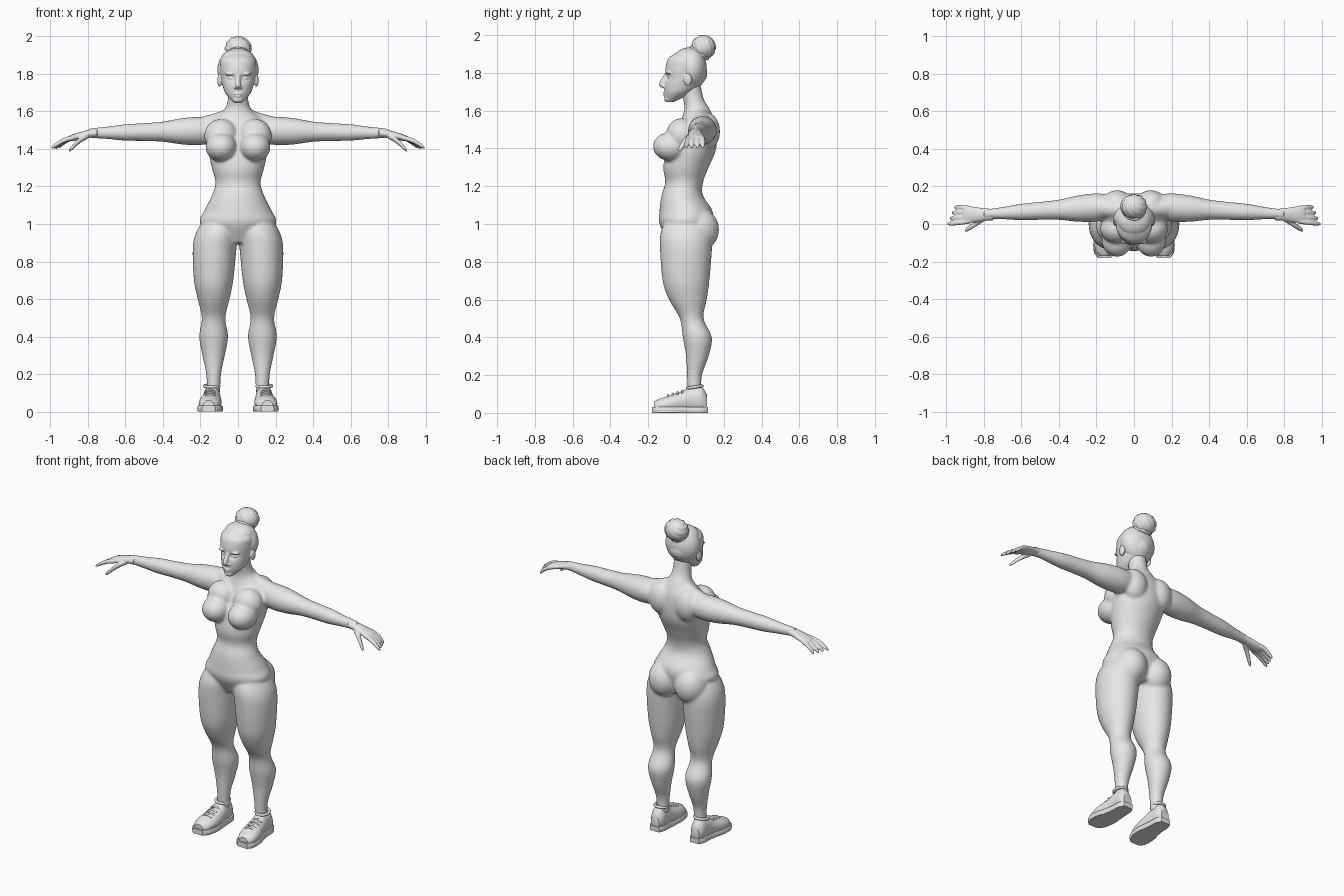
import bpy, bmesh, math
from mathutils import Matrix, Vector

cube = bpy.data.objects.get("Cube")
if cube:
    bpy.data.objects.remove(cube)

grey = (0.8, 0.8, 0.8, 1)
clay = bpy.data.materials.new("light_grey")
clay.use_nodes = True
clay.diffuse_color = grey
clay.node_tree.nodes["Principled BSDF"].inputs["Base Color"].default_value = grey


def resample(rings, steps=5):
    """Smooth curve through the given ring values."""
    pts = [rings[0], *rings, rings[-1]]
    out = []
    for before, start, end, after in zip(pts, pts[1:], pts[2:], pts[3:]):
        for k in range(steps):
            t = k / steps
            ease = t * t * (3 - 2 * t)
            leave, arrive = t * (1 - t) ** 2 / 2, t * t * (t - 1) / 2
            out.append([b + (c - b) * ease + (c - a) * leave + (d - b) * arrive
                        for a, b, c, d in zip(before, start, end, after)])
    return out + [rings[-1]]


def loft(bm, axis, rings, side=1, segments=32):
    """Elliptical rings (position, two centre values, one or two radii) skinned along an axis."""
    rings = [ring if len(ring) == 5 else (*ring, ring[-1]) for ring in rings]
    loops = []
    for along, a, b, radius_a, radius_b in resample(rings):
        loop = []
        for k in range(segments):
            angle = math.tau * k / segments
            u = a + radius_a * math.cos(angle)
            v = b + radius_b * math.sin(angle)
            x, y, z = {"x": (along, u, v), "y": (u, along, v), "z": (u, v, along)}[axis]
            loop.append(bm.verts.new((x * side, y, z)))
        loops.append(loop)
    for low, high in zip(loops, loops[1:]):
        for k in range(segments):
            bm.faces.new((low[k - 1], low[k], high[k], high[k - 1]))
    bm.faces.new(loops[0])
    bm.faces.new(loops[-1])
    return [vert for loop in loops for vert in loop]


def finger(bm, start, tip, radius, arch, side):
    """Round-ended, gently arched tube from start to tip."""
    path = []
    for t in (0, .3, .6, .9, 1):
        x, y, z = Vector(start).lerp(Vector(tip), t)
        path.append((x, y, z + arch * math.sin(math.pi * t), radius * (1 - .6 * t ** 8)))
    loft(bm, "x", path, side, segments=16)


def blob(bm, centre, radii, side=1):
    x, y, z = centre
    matrix = Matrix.Translation((x * side, y, z)) @ Matrix.Diagonal((*radii, 1))
    return bmesh.ops.create_uvsphere(bm, u_segments=32, v_segments=20,
                                     radius=1, matrix=matrix)["verts"]


def finish(name, bm, voxel=0, smooth=0):
    bmesh.ops.recalc_face_normals(bm, faces=bm.faces)
    mesh = bpy.data.meshes.new(name)
    bm.to_mesh(mesh)
    bm.free()
    mesh.materials.append(clay)
    part = bpy.data.objects.new(name, mesh)
    bpy.context.scene.collection.objects.link(part)
    if voxel:  # fuse overlapping forms into one skin
        fuse = part.modifiers.new("fuse", "REMESH")
        fuse.mode = "VOXEL"
        fuse.voxel_size = voxel
        fuse.use_smooth_shade = True
        soften = part.modifiers.new("soften", "SMOOTH")
        soften.factor = 0.5
        soften.iterations = smooth
    else:
        bpy.ops.object.select_all(action="DESELECT")
        part.select_set(True)
        bpy.context.view_layer.objects.active = part
        bpy.ops.object.shade_smooth_by_angle(angle=math.radians(40))


def band(name, centre, radius, thickness, tilt):
    bpy.ops.mesh.primitive_torus_add(major_radius=radius, minor_radius=thickness,
                                     location=centre, rotation=(tilt, 0, 0))
    part = bpy.context.object
    part.name = name
    part.data.materials.append(clay)
    bpy.ops.object.shade_smooth_by_angle(angle=math.radians(60))


# Trunk and neck: height, depth centre, radii
body = bmesh.new()
trunk = [(.9, .01, .08, .1), (1, 0, .2, .14), (1.07, 0, .18, .14), (1.15, -.02, .14, .11),
         (1.22, -.01, .12, .1), (1.3, 0, .14, .12), (1.4, .03, .16, .13), (1.52, .06, .17, .1),
         (1.6, .06, .08, .07), (1.66, .04, .055, .055), (1.75, .02, .055, .055)]
loft(body, "z", [(z, 0, *rest) for z, *rest in trunk], segments=48)

# Legs: height, depth centre, radius; thighs are deeper than wide and lean inward at the hip
leg = []
for z, y, radius in ((1.05, 0, .07), (.97, 0, .11), (.88, 0, .117), (.7, 0, .105),
                     (.6, .01, .085), (.5, .03, .063), (.4, .06, .077), (.3, .06, .06),
                     (.2, .045, .04), (.1, .045, .035)):
    leg.append((z, .13 - .2 * max(z - .85, 0), y, radius, radius * (1.18 if z > .55 else 1)))

# Arms: radius at every tenth of a unit outward, drifting forward and down
arm = []
for i, radius in enumerate((.06, .075, .07, .054, .048, .044, .033, .025)):
    x = (i + 1) / 10
    arm.append((x, .1 - .06 * x, 1.5 - .02 * x, radius))

for s in (1, -1):
    loft(body, "z", leg, s)
    loft(body, "x", arm, s)
    # sloping neck-to-shoulder muscle
    loft(body, "x", [(.03, .07, 1.59, .04), (.11, .08, 1.55, .045), (.2, .09, 1.51, .06)], s)
    blob(body, (.09, -.08, 1.41), (.083, .095, .077), s)  # bust
    blob(body, (.09, -.025, 1.47), (.09, .08, .09), s)    # upper chest
    blob(body, (.09, .11, 1.49), (.08, .07, .1), s)       # shoulder blade
    blob(body, (.09, .065, .97), (.1, .11, .115), s)      # buttock
    blob(body, (.13, 0, .525), (.035, .03, .045), s)      # knee
finish("body", body, voxel=.008, smooth=8)

# Hands with four bent fingers and a thumb
palm = [(.75, .05, 1.485, .03, .024), (.8, .05, 1.48, .034, .022),
        (.88, .05, 1.46, .045, .018), (.91, .05, 1.455, .035, .01)]
for s, label in ((1, "left"), (-1, "right")):
    hand = bmesh.new()
    loft(hand, "x", palm, s)
    for i in range(4):
        finger(hand, (.875, .015 + .023 * i, 1.46), (.995 - .012 * i, .03 * i, 1.405),
               .0135, .01, s)
    finger(hand, (.8, .03, 1.47), (.9, -.035, 1.39), .016, .01, s)
    finish(label + "_hand", hand, voxel=.005, smooth=2)

# Head: height, depth centre, radii
head = bmesh.new()
skull = [(1.645, -.085, .02, .02), (1.69, -.045, .063, .068), (1.73, -.02, .08, .095),
         (1.78, 0, .092, .11), (1.83, 0, .097, .108), (1.88, 0, .09, .09), (1.92, 0, .03, .03)]
for v in loft(head, "z", [(z, 0, *rest) for z, *rest in skull], segments=64):
    if v.co.y < 0:  # press in the eye sockets
        across, up = (abs(v.co.x) - .036) / .02, (v.co.z - 1.777) / .015
        v.co.y += .018 * math.exp(-across ** 2 - up ** 2)
# nose
loft(head, "z", [(1.8, 0, -.1, .01), (1.74, 0, -.124, .015, .02), (1.72, 0, -.11, .012)])
blob(head, (0, -.107, 1.694), (.025, .015, .006))  # upper lip
blob(head, (0, -.106, 1.681), (.02, .014, .007))   # lower lip
blob(head, (0, -.094, 1.662), (.027, .022, .016))  # chin
for s in (1, -1):
    blob(head, (.036, -.083, 1.777), (.019, .014, .011), s)  # eye
    blob(head, (.04, -.09, 1.8), (.03, .018, .008), s)       # brow
    blob(head, (.014, -.115, 1.728), (.009, .012, .008), s)  # nostril
    blob(head, (.098, .01, 1.765), (.012, .022, .034), s)    # ear
finish("head", head, voxel=.0045, smooth=3)

# Pulled-back hair, bun with twisted strands, and hair band
hair = bmesh.new()
blob(hair, (0, .03, 1.825), (.11, .08, .113))
blob(hair, (0, .02, 1.875), (.092, .085, .06))
finish("hair", hair, voxel=.006, smooth=4)

bun = bmesh.new()
for v in blob(bun, (0, 0, 0), (.07, .064, .064)):
    twist = math.atan2(v.co.y, v.co.x) + 20 * v.co.z
    v.co *= 1 + .7 * v.co.xy.length * math.cos(8 * twist)
tilt = Matrix.Rotation(-.6, 4, "X")
bmesh.ops.transform(bun, verts=bun.verts, matrix=Matrix.Translation((0, .093, 1.936)) @ tilt)
finish("hair_bun", bun)
band("hair_band", (0, .07, 1.905), .052, .009, -.6)

# Trainers: depth, half width, height; the toes turn slightly outward
shoe = [(-.17, .03, .06), (-.14, .053, .075), (-.08, .06, .095), (-.02, .052, .115),
        (.03, .046, .14), (.08, .043, .14), (.11, .028, .1)]
for s, label in ((1, "left"), (-1, "right")):
    upper, sole, laces = bmesh.new(), bmesh.new(), bmesh.new()
    shape, outline = [], []
    for y, width, height in shoe:
        x = .14 + .1 * max(-y, 0)
        shape.append((y, x, height / 2, width, height / 2))
        outline.append((y * 1.06, x, .015, width * 1.13, .06))
    loft(upper, "y", shape, s)
    for v in loft(sole, "y", outline, s):  # trim to a flat slab
        v.co.z = min(max(v.co.z, 0), .032)
    for k in range(4):
        y, z = -.095 + .025 * k, .08 + .008 * k
        finger(laces, (.118, y, z), (.18, y, z), .006, .013, s)
    finish(label + "_shoe", upper)
    finish(label + "_sole", sole)
    finish(label + "_laces", laces)
    band(label + "_shoe_collar", (.14 * s, .047, .137), .039, .008, .15)
